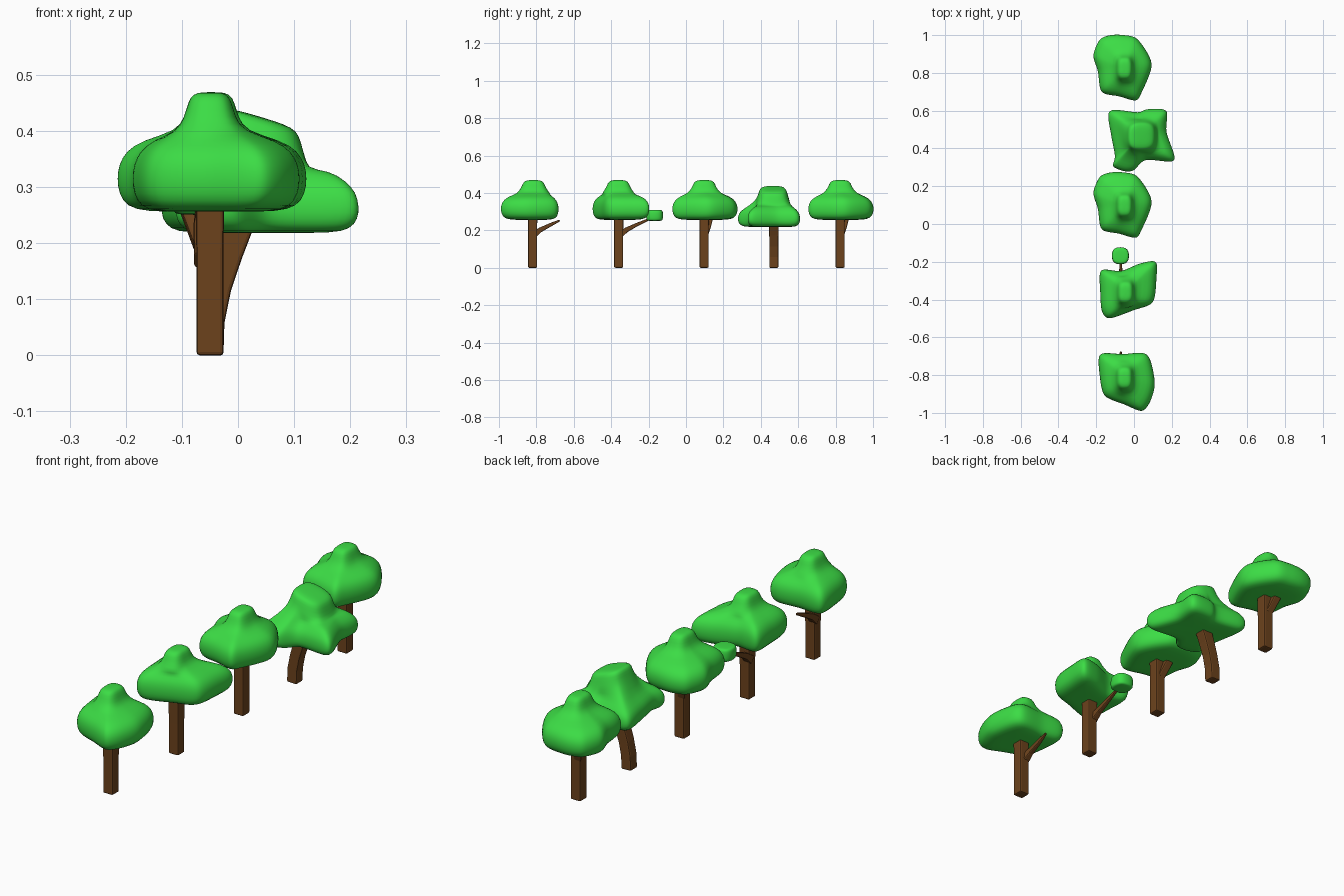
import bpy, bmesh, math
from mathutils import Vector

if "Cube" in bpy.data.objects:
    bpy.data.objects.remove(bpy.data.objects["Cube"])


def material(name, color):
    m = bpy.data.materials.new(name)
    m.diffuse_color = color
    m.use_nodes = True
    m.node_tree.nodes["Principled BSDF"].inputs["Base Color"].default_value = m.diffuse_color
    return m


GREEN = material("leaf_green", (0.045, 0.72, 0.06, 1))
BROWN = material("bark_brown", (0.15, 0.055, 0.012, 1))


def skin(name, rings, mat):
    """Object from closed rings of equal length, capped at both ends."""
    bm = bmesh.new()
    loops = [[bm.verts.new(p) for p in r] for r in rings]
    n = len(loops[0])
    for a, b in zip(loops, loops[1:]):
        for i in range(n):
            bm.faces.new((a[i], a[(i + 1) % n], b[(i + 1) % n], b[i]))
    bm.faces.new(loops[0][::-1])
    bm.faces.new(loops[-1])
    bmesh.ops.recalc_face_normals(bm, faces=bm.faces)
    me = bpy.data.meshes.new(name)
    bm.to_mesh(me)
    bm.free()
    ob = bpy.data.objects.new(name, me)
    bpy.context.collection.objects.link(ob)
    me.materials.append(mat)
    return ob


def smooth(ob, level):
    ob.data.polygons.foreach_set("use_smooth", [True] * len(ob.data.polygons))
    m = ob.modifiers.new("subdivision", 'SUBSURF')
    m.levels = m.render_levels = level


def limb(name, path):
    """Square-section limb through (x, y, z, half width) points."""
    pts = [Vector(p[:3]) for p in path]
    rings = []
    for i, p in enumerate(pts):
        t = (pts[min(i + 1, len(pts) - 1)] - pts[max(i - 1, 0)]).normalized()
        u = (Vector((1, 0, 0)) - t * t.x).normalized()
        v = t.cross(u)
        r = path[i][3]
        rings.append([p + u * a * r + v * b * r
                      for a, b in ((-1, -1), (1, -1), (1, 1), (-1, 1))])
    ob = skin(name, rings, BROWN)
    bev = ob.modifiers.new("soft_edges", 'BEVEL')
    bev.width, bev.segments = 0.006, 2
    ob.data.polygons.foreach_set("use_smooth", [False] * len(ob.data.polygons))


def closed_curve(pts, sub=4):
    """Rounded closed outline through the points."""
    P = [Vector(p) for p in pts]
    n = len(P)
    out = []
    for i in range(n):
        a, b, c, d = (P[(i + k) % n] for k in (-1, 0, 1, 2))
        for k in range(sub):
            t = k / sub
            out.append(b + 0.4 * ((c - a) * (t - 2 * t * t + t ** 3) + (d - b) * (t ** 3 - t * t))
                       + (c - b) * (3 * t * t - 2 * t ** 3))
    return out


def canopy(name, outline, body, bump, centre, half, tilt=0.0):
    """Leaf mass: scaled outline rings, closing to a rounded-box crown."""
    c = Vector(centre)
    line = closed_curve(outline)
    rings = [[(*(c + (p - c) * s), z) for p in line] for s, z in body]
    crown = []
    for p in line:
        a = math.atan2(p.y - c.y, p.x - c.x)
        k = (abs(math.cos(a) / half[0]) ** 3 + abs(math.sin(a) / half[1]) ** 3) ** (-1 / 3)
        crown.append(Vector((math.cos(a), math.sin(a))) * k)
    for s, z in bump:
        rings.append([(*(c + q * s), z - tilt * q.x * s) for q in crown])
    smooth(skin(name, rings, GREEN), 1)


BODY = [(0.25, .256), (0.7, .256), (0.9, .265), (0.99, .287), (1.01, .315),
        (0.99, .34), (0.91, .364), (0.74, .383)]
BUMP = [(1.4, .40), (1.08, .425), (0.92, .452), (0.72, .466), (0.3, .469)]
BODY_LOW = [(0.25, .218), (0.75, .218), (0.92, .225), (1.0, .243), (1.01, .265),
            (0.98, .29), (0.88, .31), (0.7, .33)]
BUMP_LOW = [(1.15, .355), (1.0, .39), (0.92, .413), (0.75, .423), (0.3, .425)]

# leaf outlines seen from above
FRONT = [(-.18, -.69), (-.06, -.69), (.07, -.69), (.11, -.84), (.085, -.94), (.04, -.99),
         (-.05, -.955), (-.155, -.91), (-.18, -.81)]
SECOND = [(-.175, -.245), (-.07, -.25), (.03, -.21), (.115, -.20), (.118, -.29), (.10, -.415),
          (0, -.455), (-.13, -.50), (-.17, -.46), (-.178, -.36)]
ROUND = [(-.12, .273), (-.05, .272), (.02, .25), (.095, .12), (.04, -.03), (.008, -.073),
         (-.08, -.05), (-.172, -.028), (-.19, .08), (-.215, .165), (-.18, .25)]
LOW = [(-.13, .60), (.02, .59), (.07, .607), (.172, .60), (.17, .49), (.213, .365),
       (.195, .33), (.06, .34), (0, .285), (-.05, .28), (-.11, .305), (-.10, .36), (-.12, .47)]

SMALL = (0.042, 0.062)
canopy("front_canopy", FRONT, BODY, BUMP, (-.05, -.815), SMALL)
canopy("second_canopy", SECOND, BODY, BUMP, (-.045, -.362), SMALL)
canopy("middle_canopy", ROUND, BODY, BUMP, (-.05, .097), SMALL)
canopy("low_canopy", LOW, BODY_LOW, BUMP_LOW, (.04, .465), (.075, .078), 0.3)
canopy("back_canopy", [(x, y + .727) for x, y in ROUND], BODY, BUMP, (-.05, .824), SMALL)

# straight trunks
for name, y in (("front", -.82), ("second", -.36), ("middle", .097), ("back", .824)):
    limb(name + "_trunk", [(-.05, y, 0, .024), (-.05, y, .14, .024), (-.05, y, .28, .025)])

# leaning trunk
limb("leaning_trunk", [(-.05, .47, 0, .024), (-.048, .47, .06, .024), (-.036, .47, .12, .024),
                       (-.017, .47, .18, .025), (.003, .47, .235, .026)])

# long side branches on the two front trees
for name, y, end in (("front", -.82, 0), ("second", -.36, .045)):
    limb(name + "_branch", [(-.06, y, .17, .018), (-.066, y + .04, .202, .013),
                            (-.07, y + .10, .232, .009),
                            (-.07, y + .145 + end, .253 + end * .4, .005)])

# short branch stubs under the round canopies
for name, y in (("middle", .097), ("back", .824)):
    limb(name + "_stub", [(-.055, y + .005, .18, .018), (-.07, y + .018, .22, .018),
                          (-.088, y + .03, .268, .018)])

# leaf tuft on the second tree's branch
cx, cy, h = -.072, -.168, .04
steps = [(0.8, .25), (1, .256), (1, .304), (0.8, .31)]
box = closed_curve([(-h, -h), (h, -h), (h, h), (-h, h)], 2)
smooth(skin("branch_tuft", [[(cx + p.x * s, cy + p.y * s, z) for p in box] for s, z in steps],
            GREEN), 2)
